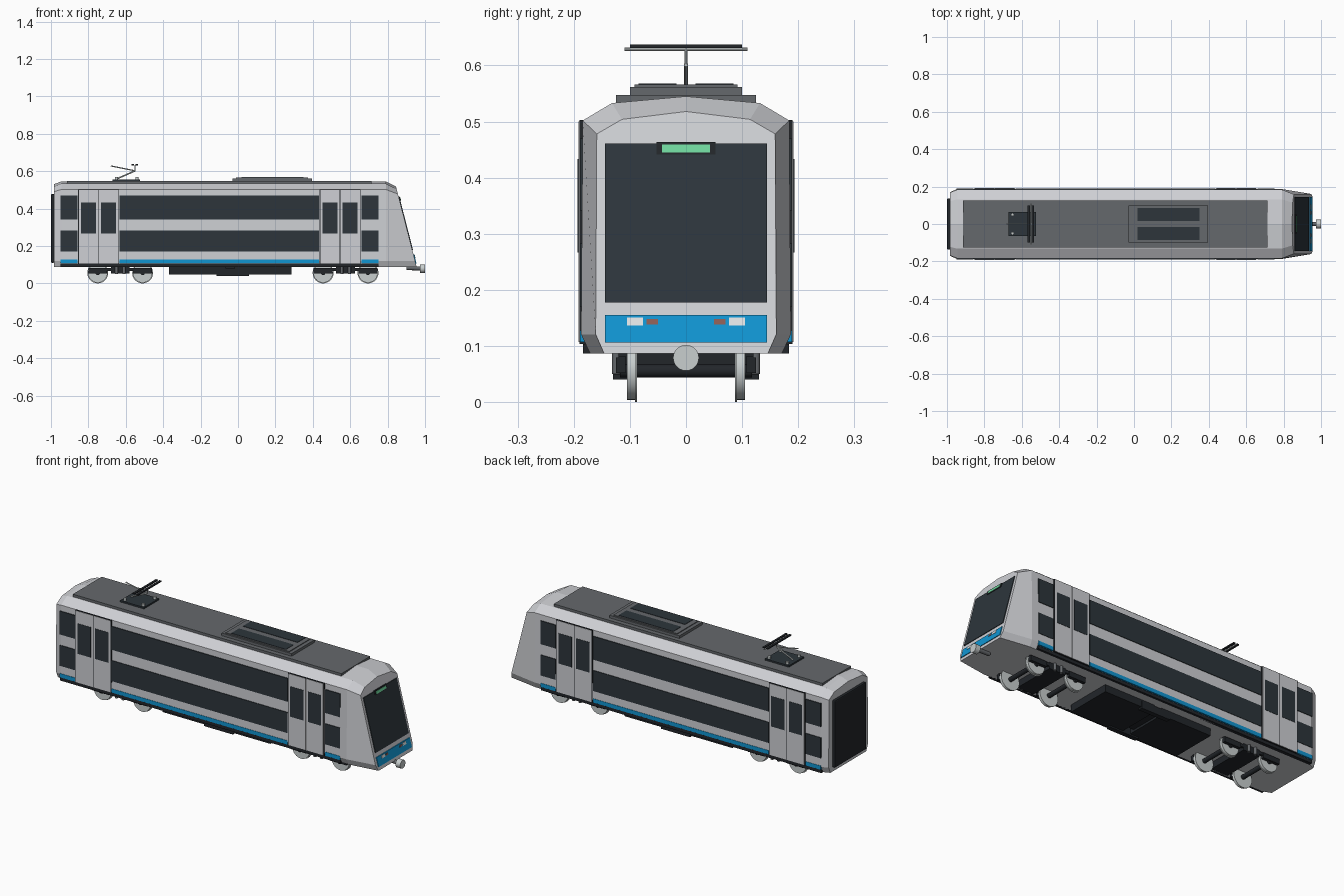
import bpy, bmesh, math
from mathutils import Vector, Matrix

if "Cube" in bpy.data.objects:
    bpy.data.objects.remove(bpy.data.objects["Cube"], do_unlink=True)


def material(name, r, g, b):
    m = bpy.data.materials.new(name)
    m.use_nodes = True
    m.diffuse_color = (r, g, b, 1)
    m.node_tree.nodes["Principled BSDF"].inputs["Base Color"].default_value = (r, g, b, 1)
    return m


SILVER = material("silver paint", 0.62, 0.63, 0.66)
ROOF = material("roof grey", 0.13, 0.14, 0.15)
GLASS = material("dark glass", 0.026, 0.036, 0.044)
BLACK = material("underframe black", 0.016, 0.019, 0.023)
BLUE = material("blue stripe", 0.005, 0.30, 0.64)
GREEN = material("green display", 0.16, 0.68, 0.34)
WHITE = material("headlight white", 0.75, 0.77, 0.78)
RED = material("tail light red", 0.26, 0.11, 0.09)
STEEL = material("wheel steel", 0.58, 0.62, 0.62)


def finish(name, bm, mat, smooth=False):
    bmesh.ops.recalc_face_normals(bm, faces=bm.faces)
    me = bpy.data.meshes.new(name)
    bm.to_mesh(me)
    bm.free()
    ob = bpy.data.objects.new(name, me)
    bpy.context.collection.objects.link(ob)
    me.materials.append(mat)
    if smooth:
        bpy.context.view_layer.objects.active = ob
        ob.select_set(True)
        bpy.ops.object.shade_smooth_by_angle(angle=math.radians(35))
        ob.select_set(False)
    return ob


def boxes(name, mat, spans):
    """One object from (x0, x1, y0, y1, z0, z1) spans."""
    bm = bmesh.new()
    for x0, x1, y0, y1, z0, z1 in spans:
        m = Matrix.Translation(((x0 + x1) / 2, (y0 + y1) / 2, (z0 + z1) / 2))
        m @= Matrix.Diagonal((x1 - x0, y1 - y0, z1 - z0, 1))
        bmesh.ops.create_cube(bm, size=1, matrix=m)
    return finish(name, bm, mat)


def both(x0, x1, y0, y1, z0, z1):
    """The same span on both flanks."""
    return [(x0, x1, min(s * y0, s * y1), max(s * y0, s * y1), z0, z1) for s in (-1, 1)]


def rods(name, mat, parts, segs=24):
    """One object from (start, end, radius) cylinders."""
    bm = bmesh.new()
    for a, b, r in parts:
        a, b = Vector(a), Vector(b)
        d = b - a
        m = Matrix.Translation((a + b) / 2) @ d.to_track_quat('Z', 'Y').to_matrix().to_4x4()
        bmesh.ops.create_cone(bm, cap_ends=True, segments=segs, radius1=r, radius2=r,
                              depth=d.length, matrix=m)
    return finish(name, bm, mat, True)


def nose_x(z):
    return 0.947 - (z - 0.12) * 0.257


# Body shell lofted through rear, full and sloping nose sections
def section(half, x):
    ring = half + [(-y, z) for y, z in reversed(half) if y > 0]
    return [(x(z) if callable(x) else x, y, z) for y, z in ring]


full = [(0.171, 0.087), (0.187, 0.121), (0.184, 0.502), (0.132, 0.533), (0, 0.545)]
rear = [(0.155, 0.087), (0.17, 0.121), (0.168, 0.49), (0.122, 0.518), (0, 0.53)]
nose = [(0.146, 0.087), (0.161, 0.121), (0.159, 0.478), (0.114, 0.504), (0, 0.518)]
bm = bmesh.new()
rings = [[bm.verts.new(p) for p in section(*s)]
         for s in ((rear, -0.985), (full, -0.945), (full, 0.79), (nose, nose_x))]
for a, b in zip(rings, rings[1:]):
    for i in range(len(a)):
        j = (i + 1) % len(a)
        bm.faces.new((a[i], a[j], b[j], b[i]))
bm.faces.new(rings[0])
bm.faces.new(rings[-1])
finish("body_shell", bm, SILVER)


# Cab front details lying on the sloping nose
def nose_plates(name, mat, spans, out):
    bm = bmesh.new()
    for y0, y1, z0, z1 in spans:
        corners = ((y0, z0), (y1, z0), (y1, z1), (y0, z1))
        back, front = [[bm.verts.new((nose_x(z) + o, y, z)) for y, z in corners]
                       for o in (-0.004, out)]
        bm.faces.new(back)
        bm.faces.new(front)
        for i in range(4):
            j = (i + 1) % 4
            bm.faces.new((back[i], back[j], front[j], front[i]))
    finish(name, bm, mat)


nose_plates("windscreen", GLASS, [(-0.144, 0.144, 0.178, 0.461)], 0.004)
nose_plates("front_blue_panel", BLUE, [(-0.144, 0.144, 0.106, 0.155)], 0.004)
nose_plates("display_frame", BLACK, [(-0.053, 0.053, 0.441, 0.464)], 0.006)
nose_plates("destination_display", GREEN, [(-0.043, 0.043, 0.445, 0.459)], 0.008)
nose_plates("headlights", WHITE, [(-0.105, -0.077, 0.137, 0.151), (0.077, 0.105, 0.137, 0.151)], 0.006)
nose_plates("tail_lights", RED, [(-0.07, -0.05, 0.138, 0.148), (0.05, 0.07, 0.138, 0.148)], 0.006)

# Side windows and stripes between the doors
windows, stripes = [], []
for x0, x1 in ((-0.95, -0.858), (-0.634, 0.432), (0.66, 0.75)):
    for z0, z1 in ((0.17, 0.283), (0.342, 0.47)):
        windows += both(x0, x1, 0.18, 0.189, z0, z1)
    stripes += both(x0, x1, 0.176, 0.189, 0.107, 0.128)
boxes("side_windows", GLASS, windows)
boxes("side_stripes", BLUE, stripes)

# Double doors: dark frame, two leaves, a window in each
frames, leaves, panes = [], [], []
for x in (-0.7455, 0.5455):
    frames += both(x - 0.11, x + 0.11, 0.175, 0.1895, 0.104, 0.503)
    for s in (-1, 1):
        c = x + s * 0.0535
        leaves += both(c - 0.052, c + 0.052, 0.176, 0.1915, 0.107, 0.5)
        panes += both(c - 0.04, c + 0.04, 0.18, 0.193, 0.267, 0.433)
boxes("door_frames", BLACK, frames)
boxes("door_leaves", SILVER, leaves)
boxes("door_windows", GLASS, panes)
boxes("sole_bars", BLACK, both(-0.95, 0.75, 0.165, 0.184, 0.087, 0.104))

# Rear gangway
gangway = boxes("rear_gangway", BLACK, [(-1.0, -0.98, -0.137, 0.137, 0.11, 0.478)])
bev = gangway.modifiers.new("bevel", 'BEVEL')
bev.width, bev.segments = 0.006, 2

# Roof panel and cooling unit
boxes("roof_panel", ROOF, [(-0.915, 0.715, -0.125, 0.125, 0.53, 0.5475)])
boxes("cooling_unit", ROOF, [(-0.03, 0.395, -0.1, 0.1, 0.545, 0.562),
                             (-0.01, 0.375, -0.092, 0.092, 0.56, 0.566)])
boxes("cooling_grilles", GLASS, both(0.018, 0.35, 0.017, 0.085, 0.56, 0.568))

# Pantograph
boxes("pantograph_base", GLASS, [(-0.67, -0.525, -0.065, 0.065, 0.546, 0.556)])
rods("pantograph_insulators", STEEL,
     [((x, y, 0.55), (x, y, 0.568), 0.008) for x in (-0.65, -0.54) for y in (-0.05, 0.05)], 12)
rods("pantograph_arms", STEEL,
     [((-0.65, 0, 0.558), (-0.55, 0, 0.602), 0.004),
      ((-0.55, 0, 0.602), (-0.68, 0, 0.628), 0.003),
      ((-0.55, 0, 0.602), (-0.55, 0, 0.632), 0.003),
      ((-0.55, -0.11, 0.629), (-0.55, 0.11, 0.629), 0.003)], 8)
boxes("pantograph_head", BLACK, [(x - 0.006, x + 0.006, -0.1, 0.1, 0.631, 0.637)
                                 for x in (-0.563, -0.541)])

# Bogies: wheels, axles, side beams and springs
tyres, axles, beams, springs = [], [], [], []
for cx in (-0.63, 0.575):
    for x in (cx - 0.12, cx + 0.12):
        axles.append(((x, -0.118, 0.056), (x, 0.118, 0.056), 0.012))
        for s in (-1, 1):
            tyres.append(((x, s * 0.09, 0.056), (x, s * 0.105, 0.056), 0.052))
            tyres.append(((x, s * 0.087, 0.056), (x, s * 0.091, 0.056), 0.056))
        beams += both(x - 0.05, x + 0.05, 0.108, 0.125, 0.052, 0.08)
    beams += both(cx - 0.17, cx + 0.17, 0.108, 0.12, 0.066, 0.082)
    beams += [(cx - 0.05, cx + 0.05, -0.12, 0.12, 0.052, 0.09)]
    for s in (-1, 1):
        for dx in (-0.02, 0.02):
            springs.append(((cx + dx, s * 0.124, 0.05), (cx + dx, s * 0.124, 0.088), 0.008))
rods("wheels", STEEL, tyres, 32)
rods("axles", BLACK, axles, 16)
boxes("bogie_frames", BLACK, beams)
rods("bogie_springs", ROOF, springs, 12)

# Underfloor equipment
boxes("equipment_boxes", BLACK, [(-0.37, -0.065, -0.127, 0.127, 0.048, 0.09),
                                 (-0.02, 0.285, -0.127, 0.127, 0.048, 0.09),
                                 (-0.07, -0.015, -0.08, 0.08, 0.06, 0.09)])
boxes("equipment_steps", BLACK, both(-0.115, 0.06, 0.105, 0.13, 0.04, 0.08))

# Front coupler
rods("coupler_shaft", ROOF, [((0.9, 0, 0.082), (0.975, 0, 0.08), 0.011)], 16)
rods("coupler_head", STEEL, [((0.972, 0, 0.079), (1.0, 0, 0.079), 0.023)], 24)
